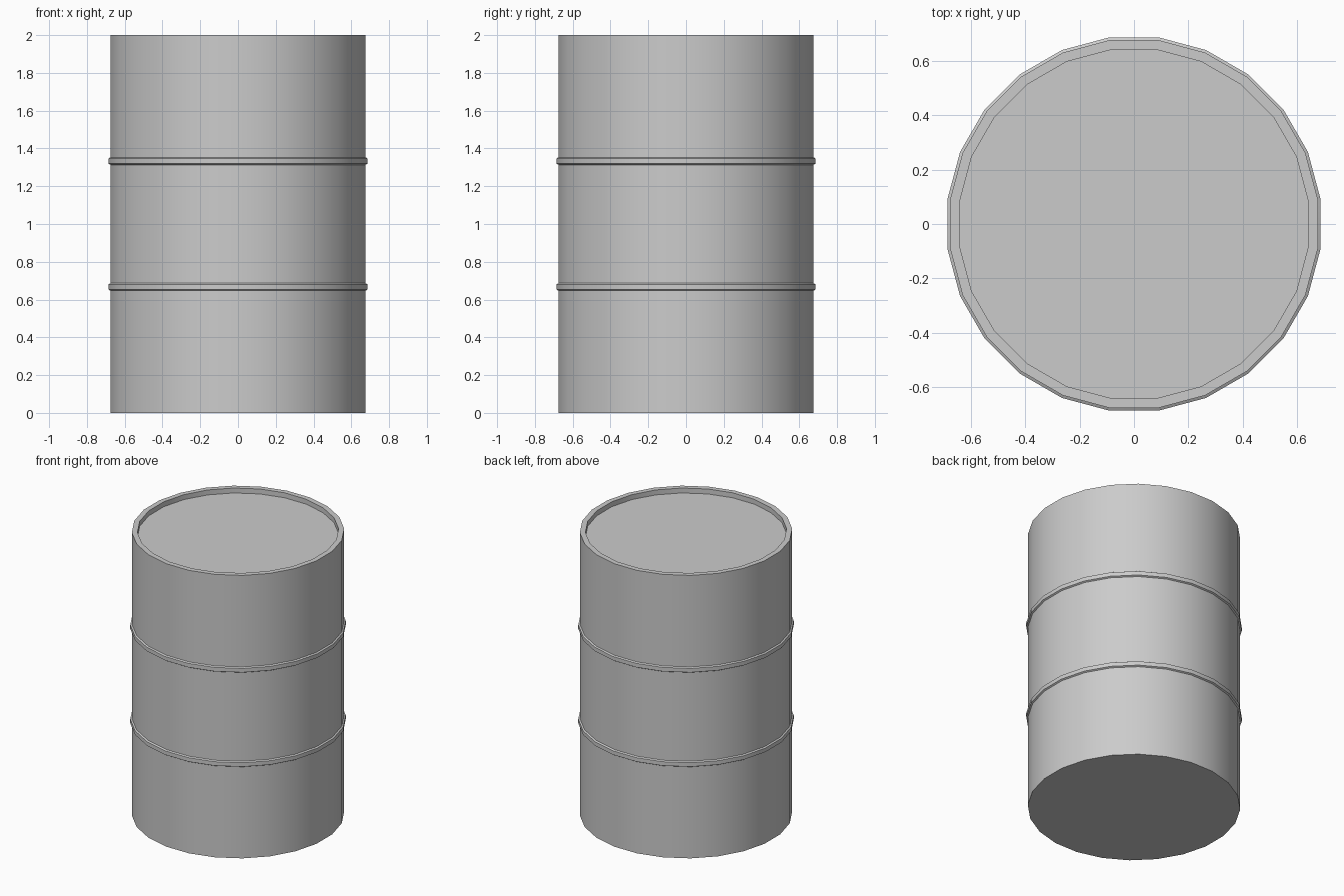
import bpy, bmesh, math

if "Cube" in bpy.data.objects:
    bpy.data.objects.remove(bpy.data.objects["Cube"])

SIDES = 24
R_BODY, R_RIB, R_LID = 0.681, 0.691, 0.645
HEIGHT, LID_Z = 2.0, 1.965


def rib(z):
    # raised hoop with small bevels, as (radius, z) points
    return [(R_BODY, z - 0.02), (R_RIB, z - 0.014), (R_RIB, z + 0.014), (R_BODY, z + 0.02)]


# Barrel profile from bottom edge, up the wall, over the rim and down to the lid
profile = [(R_BODY, 0.0)]
for i in (1, 2):
    profile += rib(HEIGHT * i / 3)
profile += [(R_BODY, HEIGHT), (R_LID, HEIGHT), (R_LID, LID_Z)]

bm = bmesh.new()
rings = []
for r, z in profile:
    ring = []
    for k in range(SIDES):
        a = 2 * math.pi * (k + 0.5) / SIDES
        ring.append(bm.verts.new((r * math.cos(a), r * math.sin(a), z)))
    rings.append(ring)

# Walls
for lo, hi in zip(rings, rings[1:]):
    for k in range(SIDES):
        n = (k + 1) % SIDES
        bm.faces.new((lo[k], lo[n], hi[n], hi[k]))

# Flat bottom and recessed lid
bm.faces.new(rings[0][::-1])
bm.faces.new(rings[-1])
bmesh.ops.recalc_face_normals(bm, faces=bm.faces)

mesh = bpy.data.meshes.new("barrel")
bm.to_mesh(mesh)
bm.free()
barrel = bpy.data.objects.new("barrel", mesh)
bpy.context.collection.objects.link(barrel)

# Smooth round walls, sharp rim and hoops
bpy.context.view_layer.objects.active = barrel
barrel.select_set(True)
bpy.ops.object.shade_smooth_by_angle(angle=math.radians(30))
